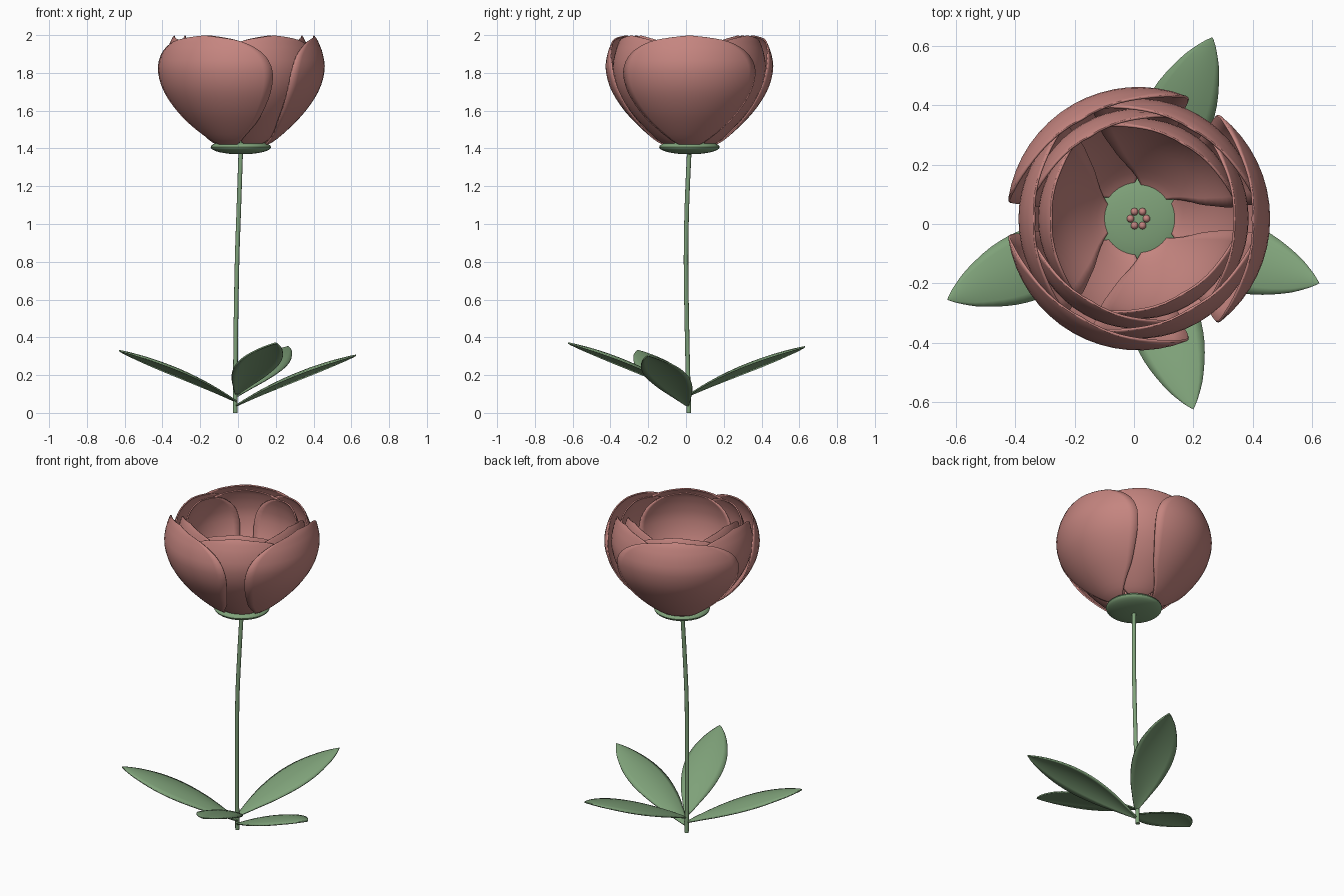
import bpy, bmesh, math
from mathutils import Vector, Matrix

if "Cube" in bpy.data.objects:
    bpy.data.objects.remove(bpy.data.objects["Cube"])

CX, CY = 0.015, 0.018   # flower axis


def material(name, rgb):
    m = bpy.data.materials.new(name)
    m.diffuse_color = (*rgb, 1)
    m.use_nodes = True
    m.node_tree.nodes["Principled BSDF"].inputs["Base Color"].default_value = m.diffuse_color
    return m


PINK = material("dusty pink", (0.56, 0.235, 0.215))
GREEN = material("leaf green", (0.215, 0.365, 0.195))


def spline(rows, n):
    """Smooth Catmull-Rom resampling of a list of tuples."""
    out = []
    for k in range(n + 1):
        t = k / n * (len(rows) - 1)
        i = min(int(t), len(rows) - 2)
        f = t - i
        p = [rows[min(max(j, 0), len(rows) - 1)] for j in (i - 1, i, i + 1, i + 2)]
        out.append([0.5 * (2 * b + (c - a) * f + (2 * a - 5 * b + 4 * c - d) * f * f
                           + (3 * b - a - 3 * c + d) * f ** 3) for a, b, c, d in zip(*p)])
    return out


def finish(name, bm, mat, thickness=0):
    bmesh.ops.remove_doubles(bm, verts=bm.verts, dist=0.0002)
    bmesh.ops.recalc_face_normals(bm, faces=bm.faces)
    me = bpy.data.meshes.new(name)
    bm.to_mesh(me)
    bm.free()
    me.materials.append(mat)
    for p in me.polygons:
        p.use_smooth = True
    ob = bpy.data.objects.new(name, me)
    bpy.context.collection.objects.link(ob)
    if thickness:
        mod = ob.modifiers.new("thickness", "SOLIDIFY")
        mod.thickness = thickness
        mod.offset = 0
    bpy.context.view_layer.objects.active = ob
    ob.select_set(True)
    bpy.ops.object.shade_smooth_by_angle(angle=math.radians(40))
    ob.select_set(False)
    return ob


def sheet(name, grid, mat, thickness):
    """Surface through a grid of points."""
    bm = bmesh.new()
    vs = [[bm.verts.new(p) for p in row] for row in grid]
    for a, b in zip(vs, vs[1:]):
        for j in range(len(a) - 1):
            bm.faces.new((a[j], a[j + 1], b[j + 1], b[j]))
    return finish(name, bm, mat, thickness)


# Petals: rows of (height, radius, half angle in degrees)
PETAL = [(1.418, 0.13, 20), (1.45, 0.185, 32), (1.53, 0.275, 46), (1.62, 0.355, 51),
         (1.72, 0.415, 53), (1.82, 0.44, 52), (1.90, 0.43, 46), (1.955, 0.41, 34),
         (1.98, 0.397, 20), (1.996, 0.385, 0)]


def petal(name, angle, scale):
    grid = []
    for z, r, half in spline(PETAL, 26):
        row = []
        for j in range(17):
            a = math.radians(angle + max(half, 0) * (j / 8 - 1))
            row.append((CX + r * scale * math.cos(a), CY + r * scale * math.sin(a), z))
        grid.append(row)
    sheet(name, grid, PINK, 0.008)


# Four nested layers of three petals, turned alternately
for layer, scale in enumerate((1.0, 0.91, 0.835, 0.76)):
    for k in range(3):
        petal(f"petal_{layer}_{k}", 120 * k + 60 * (layer % 2), scale)


# Leaves: arched blades, tips at (x, y, z)
def leaf(name, base_z, tip):
    base = Vector((-0.008, 0.008, base_z))
    flat = Vector((tip[0], tip[1], 0)) - Vector((base.x, base.y, 0))
    length = flat.length
    along = flat.normalized()
    side = Vector((-along.y, along.x, 0))
    shape = spline([(0, 0.008), (0.12, 0.045), (0.3, 0.092), (0.5, 0.117),
                    (0.68, 0.108), (0.85, 0.068), (0.95, 0.028), (1, 0)], 24)
    grid = []
    for t, w in shape:
        w = max(w, 0)
        z = (tip[2] - base_z) * (1.5 * t - 0.5 * t * t)
        row = []
        for j in range(9):
            s = j / 4 - 1
            row.append(base + along * t * length + side * w * s
                       + Vector((0, 0, z - 0.18 * w * s * s)))
        grid.append(row)
    sheet(name, grid, GREEN, 0.008)


leaf("leaf_right", 0.04, (0.625, -0.2, 0.305))
leaf("leaf_left", 0.06, (-0.63, -0.255, 0.33))
leaf("leaf_back", 0.09, (0.265, 0.63, 0.35))
leaf("leaf_front", 0.10, (0.2, -0.625, 0.37))

# Stem: gently bent tube
path = spline([(-0.015, 0.015, 0), (-0.012, 0.006, 0.4), (-0.005, 0.0, 0.8),
               (0.005, 0.005, 1.1), (CX, CY, 1.4)], 20)
bm = bmesh.new()
rings = []
for x, y, z in path:
    rings.append([bm.verts.new((x + 0.012 * math.cos(k * math.pi / 6),
                                y + 0.012 * math.sin(k * math.pi / 6), z)) for k in range(12)])
for a, b in zip(rings, rings[1:]):
    for k in range(12):
        bm.faces.new((a[k], a[(k + 1) % 12], b[(k + 1) % 12], b[k]))
bm.faces.new(rings[0])
bm.faces.new(rings[-1])
finish("stem", bm, GREEN)

# Calyx: flattened ball under the petals
bm = bmesh.new()
bmesh.ops.create_uvsphere(bm, u_segments=32, v_segments=16, radius=1,
                          matrix=Matrix.Translation((CX, CY, 1.407))
                          @ Matrix.Diagonal((0.16, 0.16, 0.038, 1)))
finish("calyx", bm, GREEN)

# Flower centre: small ring of tiny buds around the middle
bm = bmesh.new()
for k in range(6):
    a = k * math.pi / 3
    bmesh.ops.create_uvsphere(bm, u_segments=10, v_segments=6, radius=0.013,
                              matrix=Matrix.Translation((CX + 0.027 * math.cos(a),
                                                         CY + 0.027 * math.sin(a), 1.448)))
finish("centre_buds", bm, PINK)
